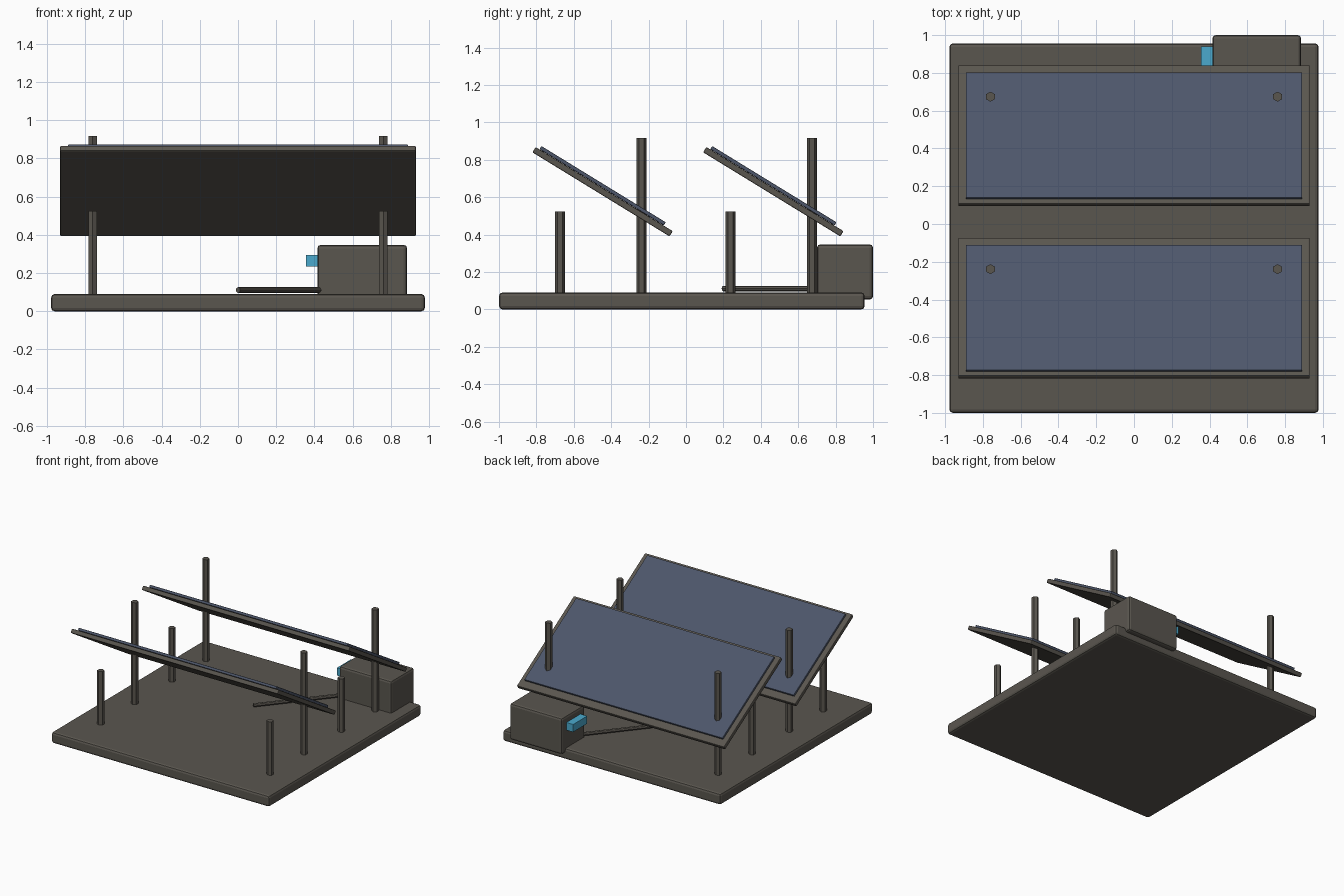
import bpy, math
from mathutils import Vector

if "Cube" in bpy.data.objects:
    bpy.data.objects.remove(bpy.data.objects["Cube"])


def material(name, rgb):
    m = bpy.data.materials.new(name)
    m.diffuse_color = (*rgb, 1)
    m.use_nodes = True
    m.node_tree.nodes["Principled BSDF"].inputs["Base Color"].default_value = m.diffuse_color
    return m


GREY = material("warm_grey", (0.102, 0.093, 0.078))
NAVY = material("slate_blue", (0.074, 0.093, 0.144))
CYAN = material("bright_cyan", (0.07, 0.40, 0.61))


def box(name, centre, size, mat, bevel=0.0, tilt=0.0):
    bpy.ops.mesh.primitive_cube_add(size=1, location=centre)
    ob = bpy.context.object
    ob.name = name
    ob.scale = size
    bpy.ops.object.transform_apply(location=False, rotation=False, scale=True)
    ob.rotation_euler.x = tilt
    ob.data.materials.append(mat)
    if bevel:
        mod = ob.modifiers.new("soft_edges", 'BEVEL')
        mod.width = bevel
        mod.segments = 2
    return ob


def rod(name, start, end, radius, sides, mat):
    a, b = Vector(start), Vector(end)
    bpy.ops.mesh.primitive_cylinder_add(vertices=sides, radius=radius,
                                        depth=(b - a).length, location=(a + b) / 2)
    ob = bpy.context.object
    ob.name = name
    ob.rotation_euler = (b - a).to_track_quat('Z', 'Y').to_euler() if (b - a).xy.length > 1e-6 else (0, 0, 0)
    ob.data.materials.append(mat)
    return ob


# Base slab
box("base_slab", (0, -0.022, 0.045), (1.955, 1.955, 0.09), GREY, 0.018)

# Two tilted panel rows, each with a frame, cell sheet and four posts
TILT = -0.55
for row, y in (("front", -0.446), ("back", 0.467)):
    box(row + "_panel_frame", (0, y, 0.629), (1.86, 0.86, 0.033), GREY, 0.006, TILT)
    box(row + "_panel_cells", (0, y, 0.661), (1.78, 0.78, 0.02), NAVY, 0.005, TILT)
    for side, x in (("left", -0.76), ("right", 0.76)):
        rod(f"{row}_{side}_short_post", (x, y - 0.228, 0.07), (x, y - 0.228, 0.524), 0.0265, 6, GREY)
        rod(f"{row}_{side}_tall_post", (x, y + 0.207, 0.07), (x, y + 0.207, 0.917), 0.0265, 6, GREY)

# Control box, its display bar and the cable on the slab
box("control_box", (0.65, 0.85, 0.20), (0.47, 0.30, 0.295), GREY, 0.018)
box("display_bar", (0.39, 0.85, 0.264), (0.07, 0.18, 0.062), CYAN)
rod("cable", (0.0, 0.20, 0.111), (0.50, 0.80, 0.111), 0.015, 8, GREY)
